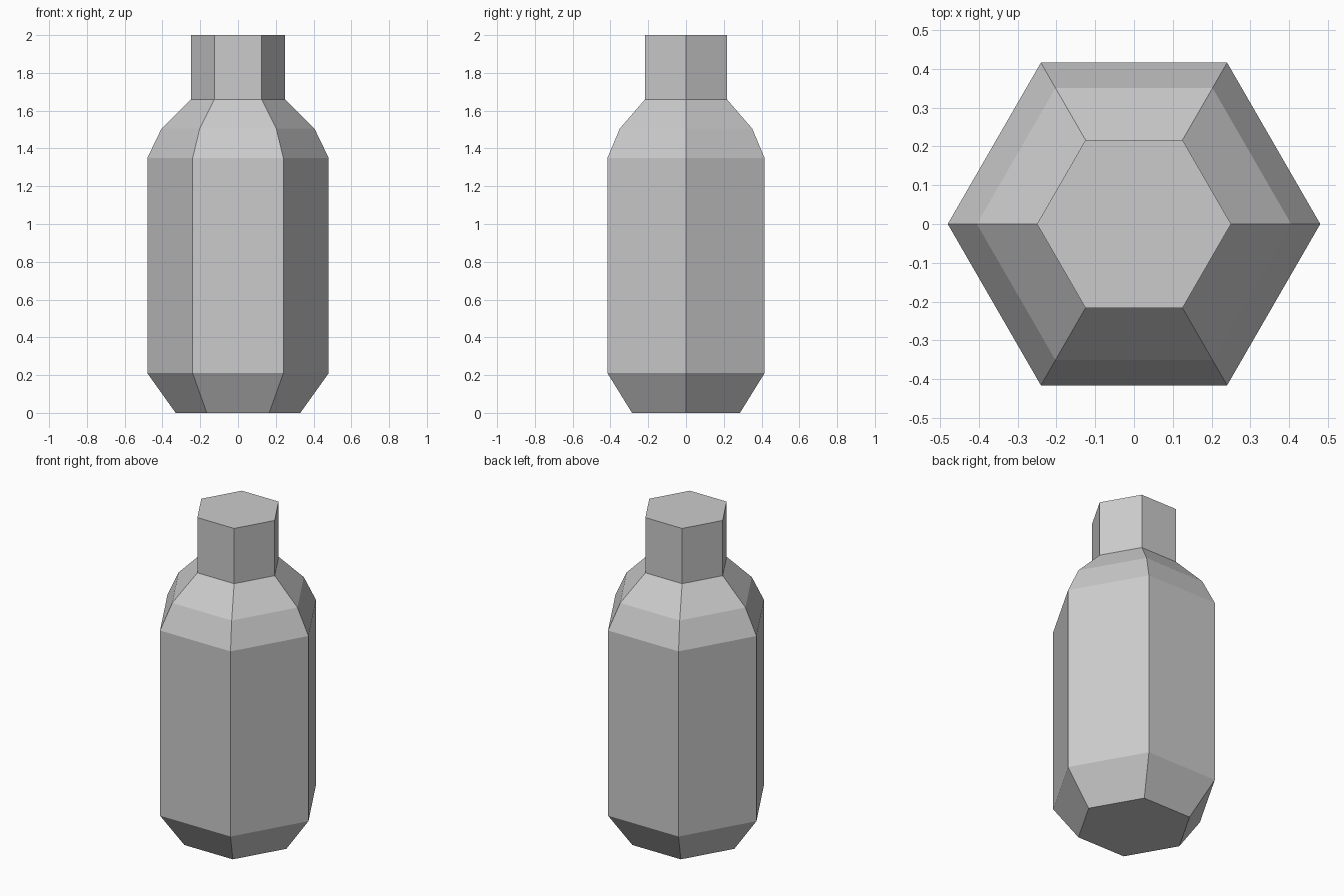
import bpy
import bmesh
from math import cos, sin, pi

cube = bpy.data.objects.get("Cube")
if cube:
    bpy.data.objects.remove(cube, do_unlink=True)

SIDES = 6

grey = bpy.data.materials.new("light grey")
grey.use_nodes = True
colour = (0.6, 0.6, 0.6, 1)
grey.diffuse_color = colour
grey.node_tree.nodes["Principled BSDF"].inputs["Base Color"].default_value = colour


def lathe(name, profile):
    """Sweep (radius, height) points into a closed, flat-shaded prism."""
    bm = bmesh.new()
    rings = [[bm.verts.new((r * cos(2 * pi * i / SIDES), r * sin(2 * pi * i / SIDES), z))
              for i in range(SIDES)] for r, z in profile]
    for low, high in zip(rings, rings[1:]):
        for i in range(SIDES):
            j = (i + 1) % SIDES
            bm.faces.new((low[i], low[j], high[j], high[i]))
    bm.faces.new(rings[0][::-1])
    bm.faces.new(rings[-1])
    mesh = bpy.data.meshes.new(name)
    bm.to_mesh(mesh)
    bm.free()
    mesh.materials.append(grey)
    obj = bpy.data.objects.new(name, mesh)
    bpy.context.collection.objects.link(obj)
    return obj


# Bottle: tapered base, straight body, two-step shoulder, neck
lathe("bottle", [(0.33, 0), (0.48, 0.21), (0.48, 1.35),
                 (0.405, 1.505), (0.25, 1.66), (0.25, 2)])
